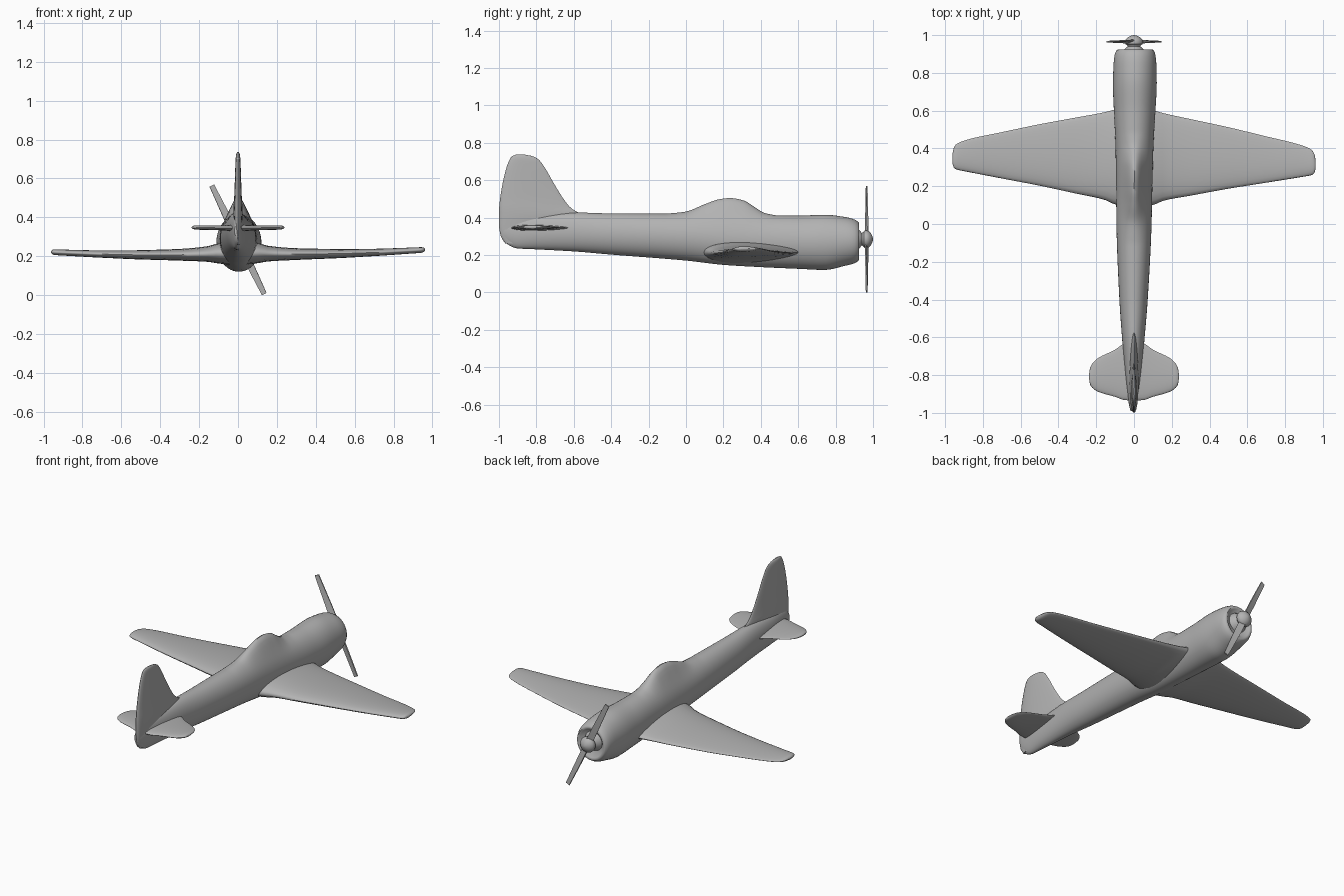
import bpy, bmesh, math
from mathutils import Matrix, Vector

if "Cube" in bpy.data.objects:
    bpy.data.objects.remove(bpy.data.objects["Cube"])

grey = bpy.data.materials.new("plain grey")
grey.diffuse_color = (0.45, 0.45, 0.45, 1)
grey.use_nodes = True
grey.node_tree.nodes["Principled BSDF"].inputs["Base Color"].default_value = grey.diffuse_color


def interp(table, t):
    """Monotone cubic interpolation of table rows, keyed by first column."""
    n = len(table)
    i = 0
    while i < n - 2 and t > table[i + 1][0]:
        i += 1
    a, b = table[i], table[i + 1]
    h = b[0] - a[0]
    u = min(max((t - a[0]) / h, 0), 1)
    out = []
    for c in range(1, len(a)):
        def sec(k):
            return (table[k + 1][c] - table[k][c]) / (table[k + 1][0] - table[k][0])

        def slope(k):
            if k == 0 or k == n - 1:
                return sec(min(k, n - 2))
            p, q = sec(k - 1), sec(k)
            return 0 if p * q <= 0 else 2 * p * q / (p + q)
        m0, m1 = slope(i) * h, slope(i + 1) * h
        out.append((2*u**3 - 3*u**2 + 1) * a[c] + (u**3 - 2*u**2 + u) * m0
                   + (3*u**2 - 2*u**3) * b[c] + (u**3 - u**2) * m1)
    return out


def loft(name, rings, angle=40):
    """Skin a list of equal-sized point rings and cap both ends."""
    bm = bmesh.new()
    vs = [[bm.verts.new(p) for p in r] for r in rings]
    n = len(rings[0])
    for r, s in zip(vs, vs[1:]):
        for k in range(n):
            bm.faces.new((r[k], r[(k + 1) % n], s[(k + 1) % n], s[k]))
    bm.faces.new(vs[0])
    bm.faces.new(vs[-1])
    bmesh.ops.recalc_face_normals(bm, faces=bm.faces)
    me = bpy.data.meshes.new(name)
    bm.to_mesh(me)
    bm.free()
    me.materials.append(grey)
    ob = bpy.data.objects.new(name, me)
    bpy.context.collection.objects.link(ob)
    bpy.ops.object.select_all(action='DESELECT')
    ob.select_set(True)
    bpy.context.view_layer.objects.active = ob
    bpy.ops.object.shade_smooth_by_angle(angle=math.radians(angle))
    return ob


def foil(front, back, thick, n=28):
    """Closed aerofoil as (chord position, thickness offset) pairs."""
    mid, half = (front + back) / 2, (front - back) / 2
    angles = [2 * math.pi * k / n for k in range(n)]
    return [(mid + half * math.cos(a),
             thick * math.sin(a) * (1 - 0.3 * math.cos(a))) for a in angles]


# fuselage: y, bottom, top, half width
body = [(-0.99, 0.30, 0.36, 0.012), (-0.97, 0.268, 0.385, 0.018),
        (-0.9, 0.235, 0.405, 0.03), (-0.8, 0.23, 0.415, 0.043),
        (-0.6, 0.219, 0.427, 0.06), (-0.4, 0.202, 0.422, 0.075),
        (0, 0.17, 0.42, 0.093), (0.2, 0.147, 0.418, 0.096),
        (0.4, 0.135, 0.413, 0.1), (0.6, 0.126, 0.41, 0.11),
        (0.74, 0.12, 0.415, 0.116), (0.85, 0.142, 0.403, 0.113),
        (0.9, 0.155, 0.39, 0.107), (0.92, 0.167, 0.378, 0.098)]
# canopy hump: y, height
hump = [(-0.1, 0), (0, 0.012), (0.1, 0.052), (0.18, 0.08), (0.24, 0.087),
        (0.31, 0.075), (0.37, 0.04), (0.42, 0.012), (0.48, 0)]


def body_ring(y, bottom, top, half, n=48):
    rise = interp(hump, y)[0] if -0.1 < y < 0.48 else 0
    ring = []
    for k in range(n):
        a = 2 * math.pi * k / n
        x = half * math.cos(a)
        z = (bottom + top) / 2 + (top - bottom) / 2 * math.sin(a)
        if math.sin(a) > 0:
            z += rise * math.exp(-(x / 0.05) ** 2) * min(1, 2 * math.sin(a))
        ring.append((x + 0.006 * y, y, z))
    return ring


ys = [-0.99 + 1.91 * k / 110 for k in range(111)]
rings = [body_ring(y, *interp(body, y)) for y in ys]
# rounded cowl lip and shallow recess behind the propeller
for y, s in ((0.925, 0.92), (0.922, 0.82), (0.905, 0.65)):
    rings.append(body_ring(y, 0.273 - 0.106 * s, 0.273 + 0.106 * s, 0.098 * s))
loft("fuselage", rings, 50)

# main wing: distance from centre, leading edge, trailing edge, height, thickness
wing = [(0, 0.62, 0.08, 0.215, 0.06), (0.1, 0.604, 0.102, 0.215, 0.05),
        (0.16, 0.588, 0.127, 0.212, 0.038), (0.3, 0.56, 0.155, 0.209, 0.029),
        (0.5, 0.52, 0.195, 0.21, 0.023), (0.7, 0.475, 0.23, 0.215, 0.018),
        (0.88, 0.433, 0.262, 0.223, 0.015), (0.94, 0.408, 0.274, 0.226, 0.014),
        (0.955, 0.385, 0.285, 0.227, 0.011), (0.962, 0.35, 0.31, 0.228, 0.004)]
# tailplane, same columns
tail = [(0, -0.61, -0.935, 0.345, 0.016), (0.05, -0.63, -0.932, 0.345, 0.014),
        (0.1, -0.665, -0.915, 0.346, 0.012), (0.19, -0.71, -0.888, 0.347, 0.011),
        (0.22, -0.738, -0.868, 0.348, 0.01), (0.233, -0.765, -0.848, 0.348, 0.007),
        (0.238, -0.795, -0.815, 0.348, 0.003)]


def surface(name, table, skew, roll, steps=40):
    span = table[-1][0]
    rows = []
    for k in range(-steps, steps + 1):
        x = span * math.sin(k / steps * math.pi / 2)
        front, back, z, thick = interp(table, abs(x))
        rows.append([(x, y + skew * x, z + d + roll * x)
                     for y, d in foil(front, back, thick)])
    loft(name, rows, 60)


surface("main_wing", wing, -0.016, 0.006)
surface("tailplane", tail, 0, 0)

# tail fin: height, leading edge, trailing edge, half thickness
fin = [(0.26, -0.8, -0.965, 0.012), (0.3, -0.7, -0.99, 0.016),
       (0.36, -0.6, -1.0, 0.02), (0.42, -0.57, -1.0, 0.023),
       (0.45, -0.615, -0.999, 0.022), (0.5, -0.655, -0.994, 0.019),
       (0.58, -0.705, -0.981, 0.016), (0.67, -0.757, -0.959, 0.013),
       (0.71, -0.788, -0.943, 0.011), (0.728, -0.82, -0.93, 0.008),
       (0.736, -0.86, -0.91, 0.003)]
rows = []
for k in range(41):
    z = 0.26 + 0.476 * math.sin(k / 40 * math.pi / 2)
    front, back, thick = interp(fin, z)
    rows.append([(d, y, z) for y, d in foil(front, back, thick)])
loft("tail_fin", rows, 60)

# propeller hub and spinner
HUB = Vector((0, 0.966, 0.284))
profile = [(0.9, 0.062), (0.925, 0.05), (0.94, 0.034), (0.946, 0.036),
           (0.952, 0.045), (0.965, 0.048), (0.978, 0.043), (0.99, 0.03),
           (0.997, 0.016), (1.0, 0.003)]
loft("spinner", [[(r * math.cos(k * math.pi / 12), y, HUB.z + r * math.sin(k * math.pi / 12))
                  for k in range(24)] for y, r in profile], 40)

# two flat, slightly pitched blades
for name, turn in (("upper_blade", 0), ("lower_blade", math.pi)):
    rows = []
    for r, chord, pitch in ((0.02, 0.02, 22), (0.12, 0.019, 16),
                            (0.22, 0.016, 11), (0.31, 0.013, 7)):
        spin = (Matrix.Rotation(math.radians(-25.8) + turn, 3, 'Y')
                @ Matrix.Rotation(math.radians(pitch), 3, 'Z'))
        rows.append([HUB + spin @ Vector((sx * chord, sy * 0.0035, r))
                     for sx, sy in ((-1, -1), (1, -1), (1, 1), (-1, 1))])
    loft(name, rows, 30)
